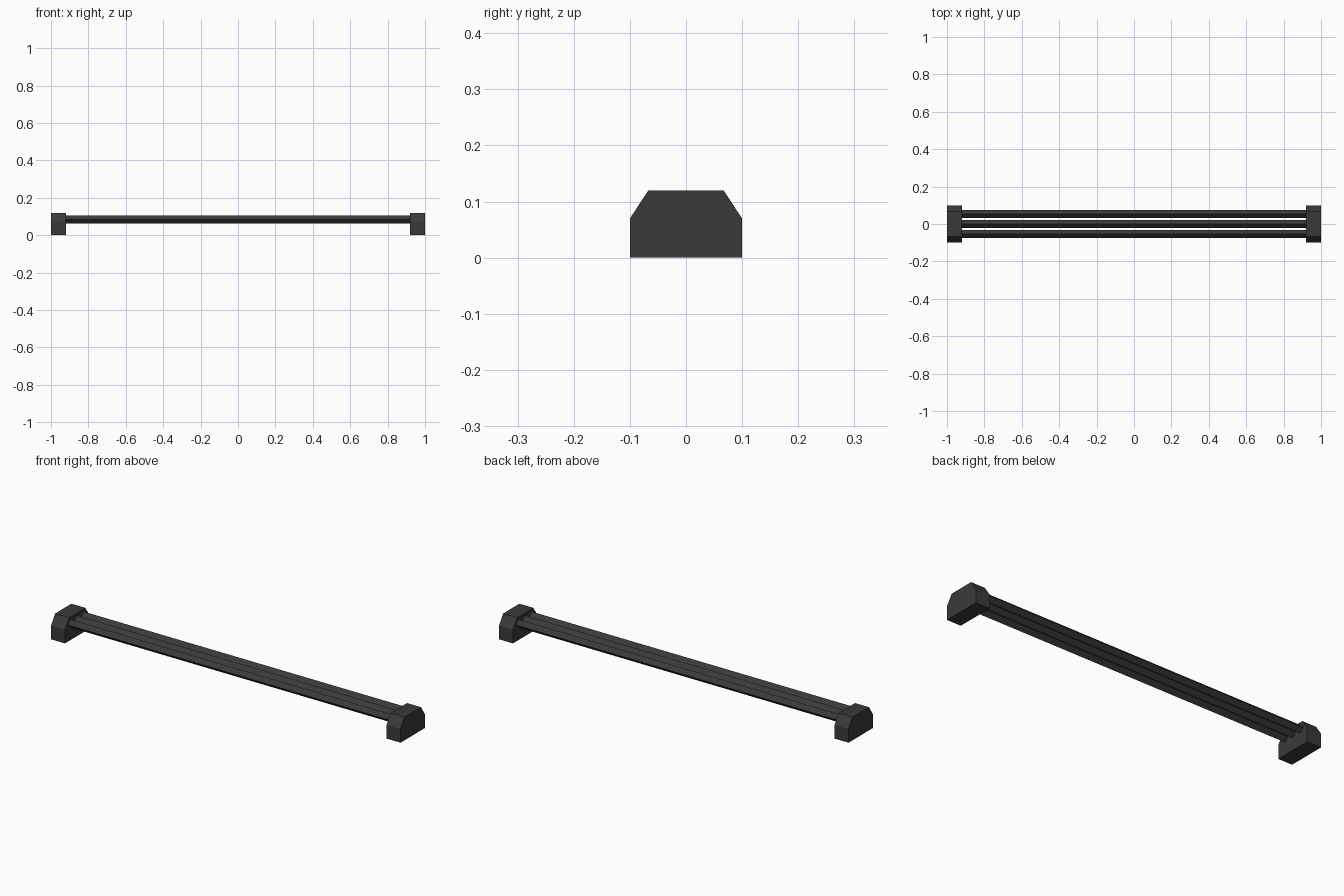
import bpy
import bmesh
from math import cos, sin, tau

if "Cube" in bpy.data.objects:
    bpy.data.objects.remove(bpy.data.objects["Cube"])


def material(name, colour):
    mat = bpy.data.materials.new(name)
    mat.use_nodes = True
    mat.diffuse_color = colour
    mat.node_tree.nodes["Principled BSDF"].inputs["Base Color"].default_value = colour
    return mat


def prism(name, profile, x0, x1, mat):
    """Extrude a (y, z) profile along x."""
    bm = bmesh.new()
    face = bm.faces.new([bm.verts.new((x0, y, z)) for y, z in profile])
    ext = bmesh.ops.extrude_face_region(bm, geom=[face])
    moved = [g for g in ext["geom"] if isinstance(g, bmesh.types.BMVert)]
    bmesh.ops.translate(bm, verts=moved, vec=(x1 - x0, 0, 0))
    bmesh.ops.recalc_face_normals(bm, faces=bm.faces)
    mesh = bpy.data.meshes.new(name)
    bm.to_mesh(mesh)
    bm.free()
    mesh.materials.append(mat)
    obj = bpy.data.objects.new(name, mesh)
    bpy.context.collection.objects.link(obj)
    return obj


dark = material("dark_grey", (0.042, 0.042, 0.042, 1))

# End blocks with chamfered top edges
half = [(0.1, 0), (0.1, 0.07), (0.067, 0.12)]
block = half + [(-y, z) for y, z in reversed(half)]
prism("left_end_block", block, 0.92, 1, dark)
prism("right_end_block", block, -1, -0.92, dark)

# Three parallel four-sided rails standing on edge
RADIUS, HEIGHT, SPACING = 0.021, 0.085, 0.053
for name, row in (("front_rail", -1), ("middle_rail", 0), ("back_rail", 1)):
    diamond = [(row * SPACING + RADIUS * cos(tau * i / 4),
                HEIGHT + RADIUS * sin(tau * i / 4)) for i in range(4)]
    prism(name, diamond, -0.93, 0.93, dark)
